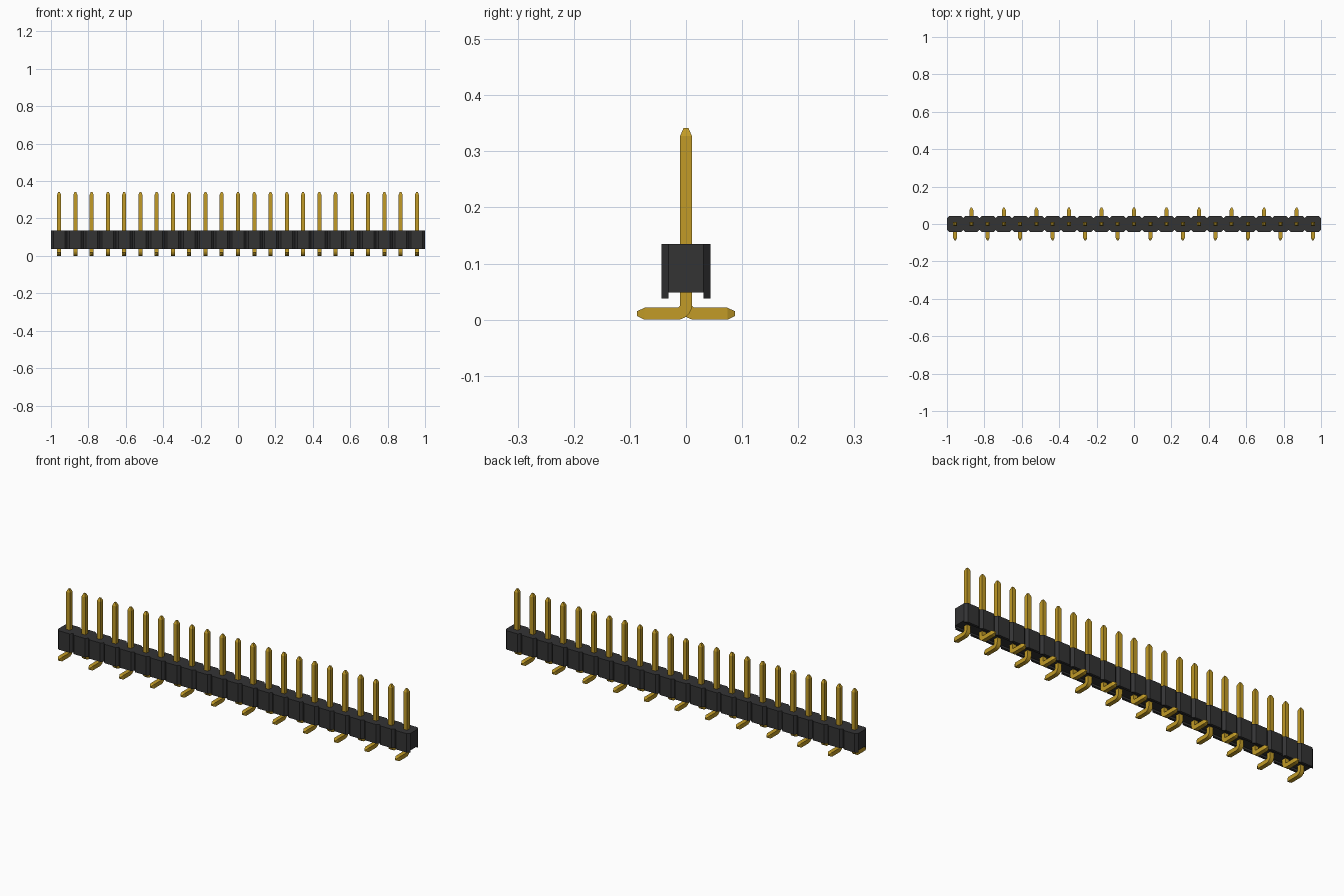
import bpy, bmesh
from math import cos, sin, pi

if "Cube" in bpy.data.objects:
    bpy.data.objects.remove(bpy.data.objects["Cube"], do_unlink=True)

COUNT = 23
PITCH = 2 / COUNT
HALF = PITCH / 2          # half of one housing cell
CUT = 0.0125              # corner chamfer of each cell
BASE, TOP, FOOT = 0.048, 0.135, 0.038
PIN = 0.0107              # half of the pin thickness
centres = [(i - (COUNT - 1) / 2) * PITCH for i in range(COUNT)]


def material(name, rgb, rough):
    m = bpy.data.materials.new(name)
    m.use_nodes = True
    m.diffuse_color = (*rgb, 1)
    bsdf = m.node_tree.nodes["Principled BSDF"]
    bsdf.inputs["Base Color"].default_value = (*rgb, 1)
    bsdf.inputs["Roughness"].default_value = rough
    return m


def finish(bm, name, mat):
    bmesh.ops.recalc_face_normals(bm, faces=bm.faces)
    mesh = bpy.data.meshes.new(name)
    bm.to_mesh(mesh)
    bm.free()
    mesh.materials.append(mat)
    return mesh


def add(name, mesh):
    ob = bpy.data.objects.new(name, mesh)
    bpy.context.collection.objects.link(ob)
    return ob


def prism(bm, outline, z0, z1):
    low = [bm.verts.new((x, y, z0)) for x, y in outline]
    high = [bm.verts.new((x, y, z1)) for x, y in outline]
    bm.faces.new(low)
    bm.faces.new(high)
    n = len(outline)
    for i in range(n):
        j = (i + 1) % n
        bm.faces.new((low[i], low[j], high[j], high[i]))


black = material("black plastic", (0.033, 0.033, 0.034), 0.6)
gold = material("gold metal", (0.54, 0.33, 0.02), 0.4)

# Housing: one notched bar made of chamfered cells
front = [(-1, CUT - HALF)]
for x in centres:
    front += [(x - HALF + CUT, -HALF), (x + HALF - CUT, -HALF), (x + HALF, CUT - HALF)]
bm = bmesh.new()
prism(bm, front + [(-x, -y) for x, y in front], BASE, TOP)
add("housing", finish(bm, "housing", black))

# Standoff feet under the front and back of every cell
bm = bmesh.new()
for x in centres:
    for s in (-1, 1):
        outline = [(x - HALF, s * (HALF - CUT)), (x - HALF + CUT, s * HALF),
                   (x + HALF - CUT, s * HALF), (x + HALF, s * (HALF - CUT))]
        prism(bm, outline, FOOT, BASE)
add("housing_feet", finish(bm, "housing_feet", black))

# Pin: square section swept down, round the bend and out along the foot
R = PIN + 0.005
STEPS = 6
rings = [(0, 0.342, 0, 0.4), (0, 0.327, 0, 1)]      # y, z, angle, scale
for k in range(STEPS + 1):
    a = k / STEPS * pi / 2
    rings.append((R * cos(a) - R, PIN + R - R * sin(a), a, 1))
rings += [(-0.074, PIN, pi / 2, 1), (-0.087, PIN, pi / 2, 0.4)]
bm = bmesh.new()
loops = []
for y, z, a, scale in rings:
    h = PIN * scale
    loops.append([bm.verts.new((u * h, y + v * h * cos(a), z - v * h * sin(a)))
                  for u, v in ((-1, -1), (1, -1), (1, 1), (-1, 1))])
for p, q in zip(loops, loops[1:]):
    for i in range(4):
        j = (i + 1) % 4
        bm.faces.new((p[i], p[j], q[j], q[i]))
bm.faces.new(loops[0])
bm.faces.new(loops[-1])
pin_mesh = finish(bm, "pin", gold)

# Row of pins with feet alternating front and back
for i, x in enumerate(centres):
    pin = add(f"pin_{i + 1}", pin_mesh)
    pin.location.x = x
    pin.rotation_euler.z = pi * (i % 2)
